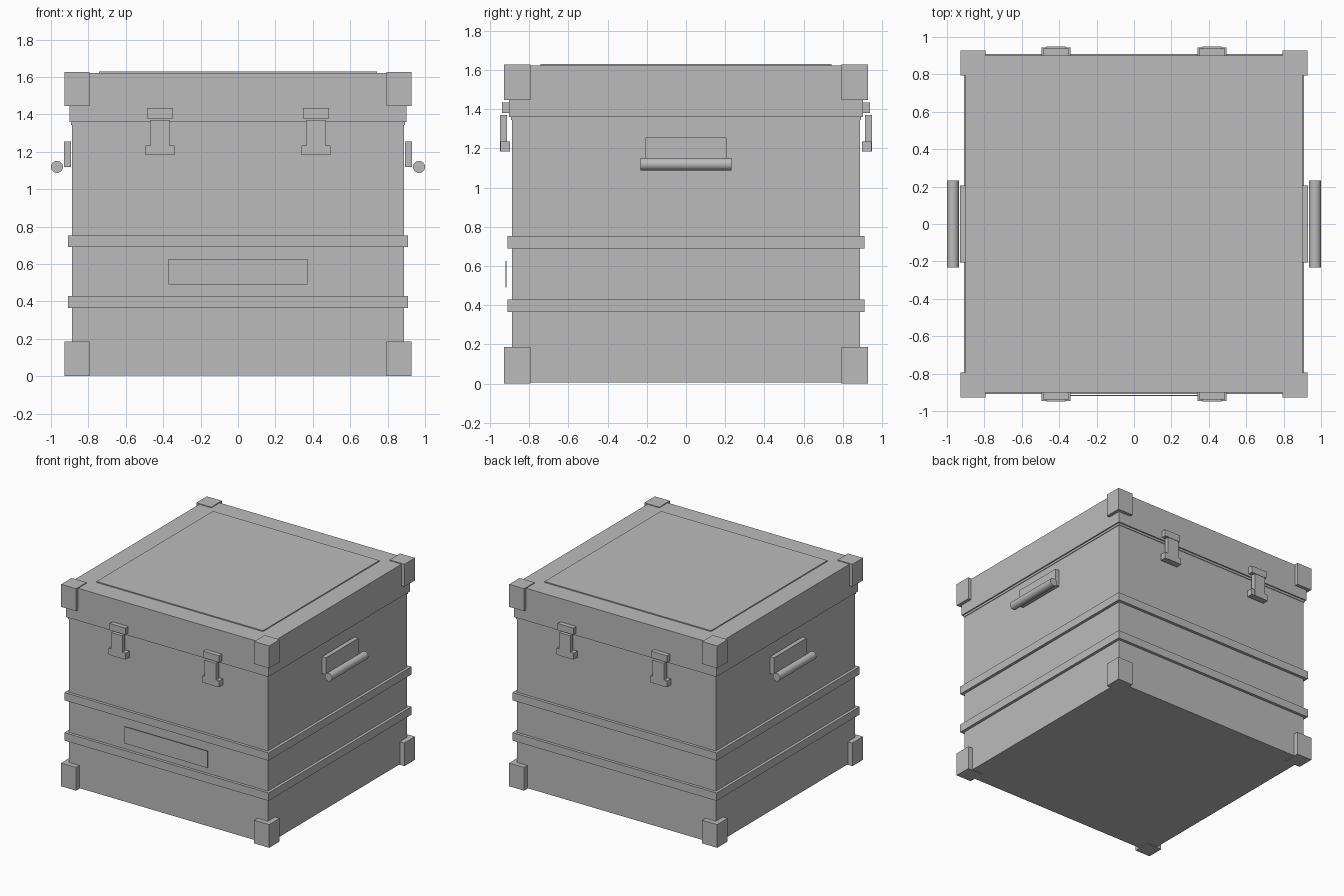
import bpy
import math

if "Cube" in bpy.data.objects:
    bpy.data.objects.remove(bpy.data.objects["Cube"])

grey = bpy.data.materials.new("grey metal")
grey.diffuse_color = (0.5, 0.5, 0.5, 1)
grey.use_nodes = True
grey.node_tree.nodes["Principled BSDF"].inputs["Base Color"].default_value = grey.diffuse_color


def box(name, x0, x1, y0, y1, z0, z1):
    """Axis-aligned box given by its limits."""
    bpy.ops.mesh.primitive_cube_add(
        size=1, location=((x0 + x1) / 2, (y0 + y1) / 2, (z0 + z1) / 2))
    ob = bpy.context.object
    ob.name = name
    ob.scale = (abs(x1 - x0), abs(y1 - y0), z1 - z0)
    bpy.ops.object.transform_apply(location=False, rotation=False, scale=True)
    ob.data.materials.append(grey)
    return ob


def square(name, half, z0, z1):
    """Centred square slab."""
    return box(name, -half, half, -half, half, z0, z1)


# Body, seam, lid and raised lid panel
square("body", 0.887, 0.005, 1.345)
square("seam", 0.892, 1.343, 1.362)
square("lid", 0.902, 1.36, 1.621)
square("lid_panel", 0.742, 1.615, 1.629)

# Reinforcing bands around the body
square("lower_band", 0.91, 0.366, 0.43)
square("upper_band", 0.91, 0.69, 0.753)

# Label plate on the front
box("label_plate", -0.372, 0.372, -0.919, -0.914, 0.491, 0.626)

# Corner guards, bottom and top
for sx in (-1, 1):
    for sy in (-1, 1):
        for name, z0, z1 in (("bottom_corner", 0, 0.187), ("top_corner", 1.446, 1.627)):
            box(name, sx * 0.794, sx * 0.928, sy * 0.794, sy * 0.928, z0, z1)

# Latches, two on the front and two on the back
for sy in (-1, 1):
    for x in (-0.417, 0.417):
        box("latch_catch", x - 0.07, x + 0.07, sy * 0.897, sy * 0.938, 1.379, 1.433)
        box("latch_strap", x - 0.05, x + 0.05, sy * 0.912, sy * 0.948, 1.184, 1.37)
        box("latch_base", x - 0.077, x + 0.077, sy * 0.897, sy * 0.945, 1.184, 1.235)

# Side handles: mounting plate and round bar
for sx in (-1, 1):
    box("handle_plate", sx * 0.894, sx * 0.929, -0.207, 0.207, 1.12, 1.256)
    bpy.ops.mesh.primitive_cylinder_add(
        vertices=24, radius=0.032, depth=0.464,
        location=(sx * 0.968, 0, 1.119), rotation=(math.pi / 2, 0, 0))
    bar = bpy.context.object
    bar.name = "handle_bar"
    bar.data.materials.append(grey)
    bpy.ops.object.shade_smooth_by_angle(angle=math.radians(40))
